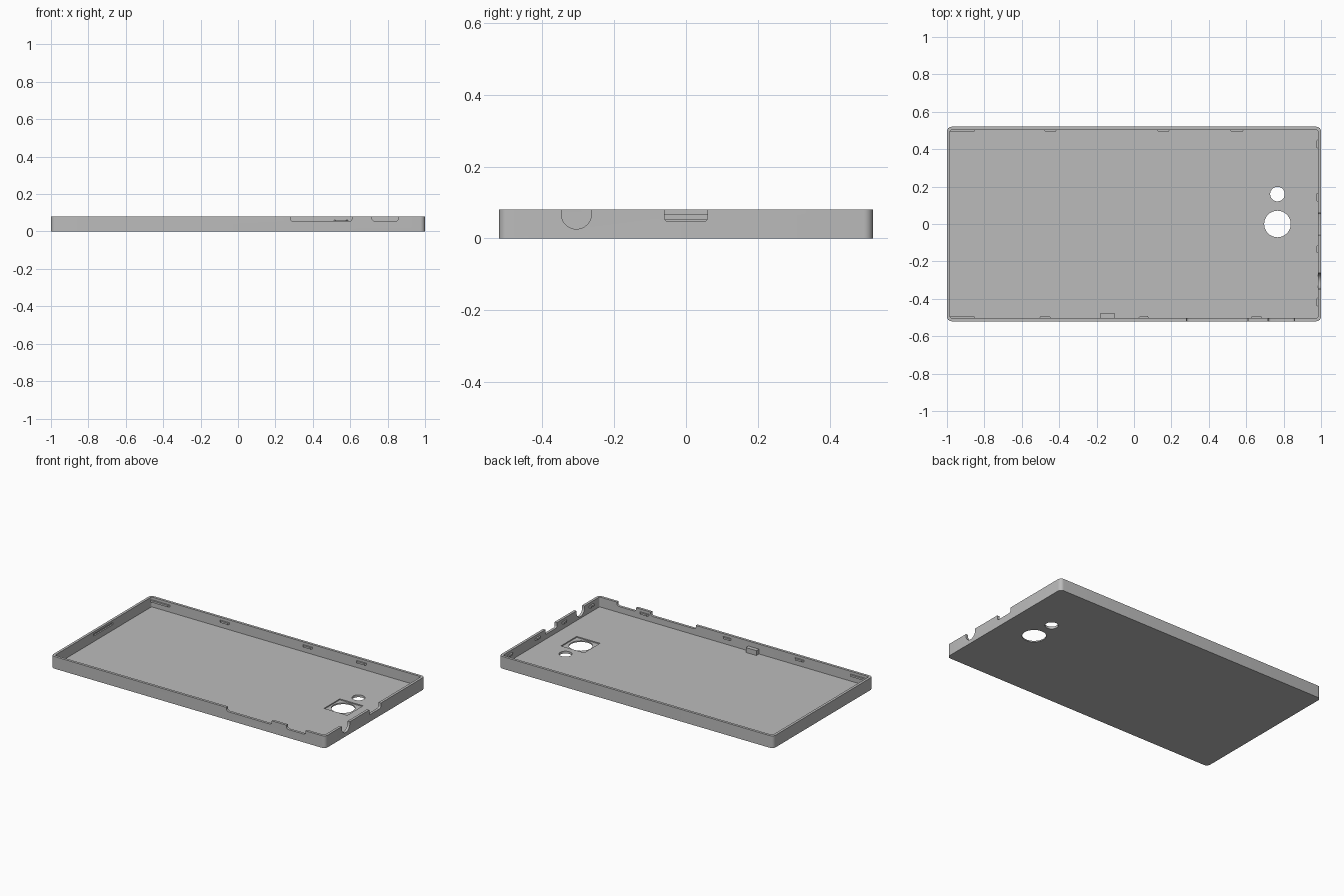
import bpy
import bmesh
from math import cos, sin, pi

if "Cube" in bpy.data.objects:
    bpy.data.objects.remove(bpy.data.objects["Cube"], do_unlink=True)

HX, HY, H = 1.0, 0.52, 0.08      # outer half sizes and height
WALL, FLOOR = 0.017, 0.015

grey = bpy.data.materials.new("Cover grey")
grey.use_nodes = True
colour = (0.5, 0.5, 0.5, 1)
grey.diffuse_color = colour
grey.node_tree.nodes["Principled BSDF"].inputs["Base Color"].default_value = colour


def prism(name, points, axis, lo, hi):
    """Extrude a 2D outline along one axis."""
    def place(p, d):
        return {"x": (d, p[0], p[1]), "y": (p[0], d, p[1]), "z": (p[0], p[1], d)}[axis]
    bm = bmesh.new()
    a = [bm.verts.new(place(p, lo)) for p in points]
    b = [bm.verts.new(place(p, hi)) for p in points]
    bm.faces.new(a)
    bm.faces.new(b[::-1])
    for i in range(len(points)):
        j = (i + 1) % len(points)
        bm.faces.new((a[i], b[i], b[j], a[j]))
    bmesh.ops.recalc_face_normals(bm, faces=bm.faces)
    mesh = bpy.data.meshes.new(name)
    bm.to_mesh(mesh)
    bm.free()
    mesh.materials.append(grey)
    ob = bpy.data.objects.new(name, mesh)
    bpy.context.collection.objects.link(ob)
    return ob


def arc(cx, cy, r, start, end, n):
    return [(cx + r * cos(start + (end - start) * i / n),
             cy + r * sin(start + (end - start) * i / n)) for i in range(n + 1)]


def rounded_rect(x, y, r):
    pts = []
    for k, (sx, sy) in enumerate([(1, 1), (-1, 1), (-1, -1), (1, -1)]):
        pts += arc(sx * (x - r), sy * (y - r), r, k * pi / 2, (k + 1) * pi / 2, 6)
    return pts


def circle(cx, cy, r):
    return arc(cx, cy, r, 0, 2 * pi, 48)[:-1]


def rect(x0, x1, y0, y1):
    return [(x0, y0), (x1, y0), (x1, y1), (x0, y1)]


def notch(a, b, bottom, r=0.015):
    """Open-topped slot with rounded lower corners."""
    return ([(b, H + 0.03), (a, H + 0.03)]
            + arc(a + r, bottom + r, r, pi, 1.5 * pi, 5)
            + arc(b - r, bottom + r, r, 1.5 * pi, 2 * pi, 5))


# Tray body, then everything cut from it
tray = prism("cover_tray", rounded_rect(HX, HY, 0.025), "z", 0, H)
cutters = [
    prism("cavity", rounded_rect(HX - WALL, HY - WALL, 0.01), "z", FLOOR, 0.12),
    prism("camera_recess", rect(0.685, 0.855, -0.082, 0.082), "z", 0.008, 0.05),
    prism("camera_hole", circle(0.767, 0, 0.071), "z", -0.05, 0.06),
    prism("flash_hole", circle(0.767, 0.16, 0.039), "z", -0.05, 0.06),
    prism("volume_notch", notch(0.28, 0.61, 0.055), "y", -0.55, -0.47),
    prism("power_notch", notch(0.717, 0.857, 0.055), "y", -0.55, -0.47),
    prism("port_notch", notch(-0.06, 0.06, 0.047, 0.01), "x", 0.95, 1.05),
    prism("jack_notch", [(-0.263, 0.12), (-0.347, 0.12)]
          + arc(-0.305, 0.068, 0.042, pi, 2 * pi, 20), "x", 0.95, 1.05),
    prism("end_groove", rect(-0.1, 0.1, 0.052, 0.065), "x", -0.992, -0.95),
]
bpy.context.view_layer.objects.active = tray
for cutter in cutters:
    cutter.hide_render = True
    mod = tray.modifiers.new(cutter.name, "BOOLEAN")
    mod.operation, mod.solver, mod.object = "DIFFERENCE", "EXACT", cutter
    bpy.ops.object.modifier_apply(modifier=mod.name)
    bpy.data.objects.remove(cutter, do_unlink=True)

bpy.ops.object.select_all(action="DESELECT")
tray.select_set(True)
bpy.ops.object.shade_smooth_by_angle(angle=0.6)


def clip(name, wall, a, b):
    """Tapered snap tab on the inside of a wall, spanning a to b along it."""
    base, tip, slope = WALL - 0.004, WALL + 0.011, 0.012
    outline = [(a, base), (b, base), (b - slope, tip), (a + slope, tip)]
    to_wall = {"back": lambda s, d: (s, HY - d),
               "front": lambda s, d: (s, d - HY),
               "end": lambda s, d: (HX - d, s)}[wall]
    prism(name, [to_wall(s, d) for s, d in outline], "z", 0.05, 0.062)


# Snap tabs along the inner walls
tabs = {
    "back": [(-0.485, -0.41), (0.12, 0.195), (0.51, 0.59)],
    "front": [(-0.51, -0.44), (0.02, 0.085), (0.62, 0.69)],
    "end": [(0.4, 0.455), (0.115, 0.17), (-0.16, -0.11), (-0.445, -0.39)],
}
for wall, spans in tabs.items():
    for i, (a, b) in enumerate(spans):
        clip(f"{wall}_clip_{i + 1}", wall, a, b)

# Long corner ribs at the closed end
for wall in ("back", "front"):
    clip(f"{wall}_corner_rib", wall, -0.995, -0.845)

# Small block against the front wall
prism("support_block", rect(-0.18, -0.103, -0.507, -0.476), "z", FLOOR - 0.003, 0.047)
